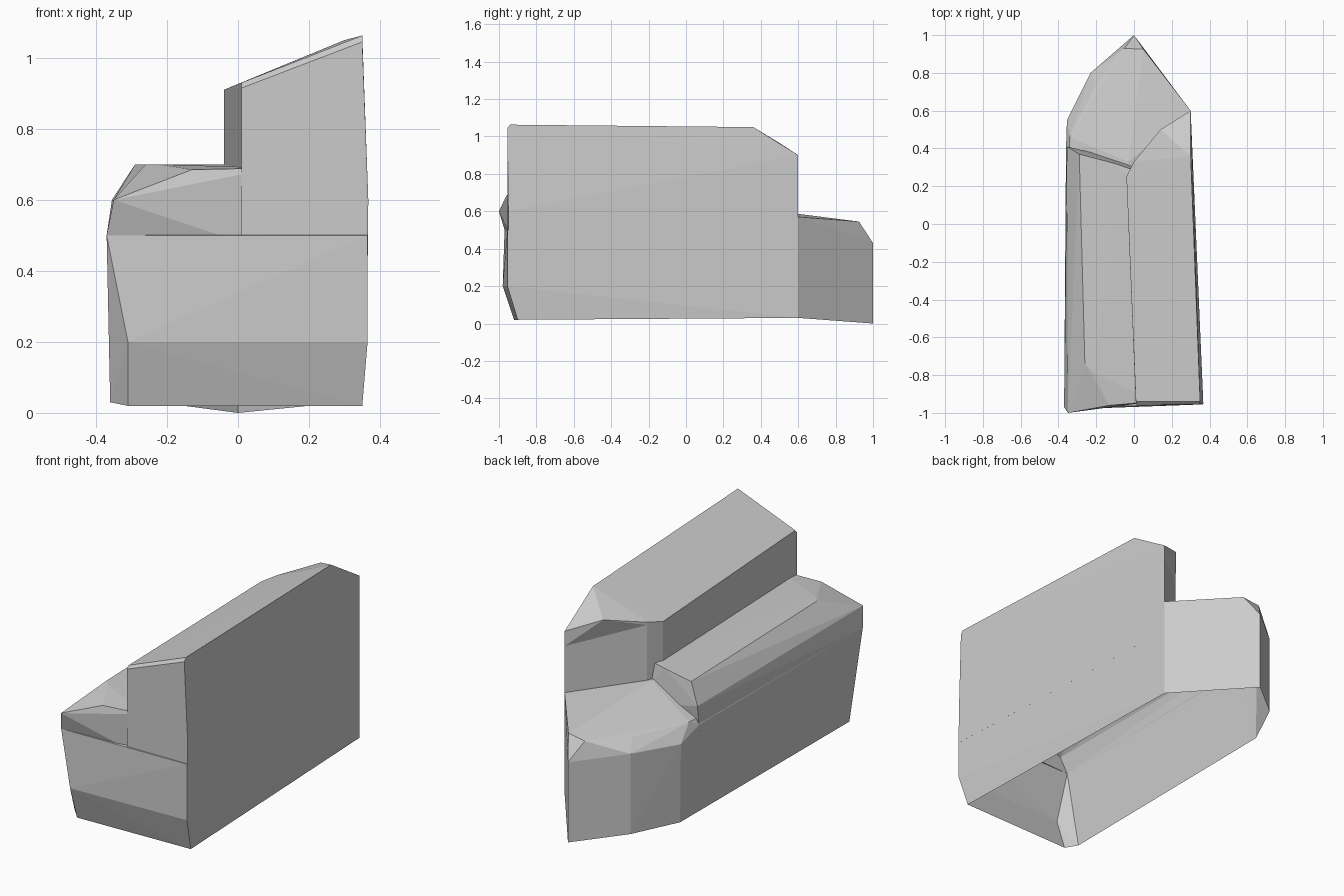
import bpy, bmesh


def hull(name, points):
    """Faceted solid wrapped around a handful of corner points."""
    bm = bmesh.new()
    for p in points:
        bm.verts.new(p)
    bmesh.ops.convex_hull(bm, input=bm.verts)
    loose = [v for v in bm.verts if not v.link_faces]
    bmesh.ops.delete(bm, geom=loose, context='VERTS')
    bmesh.ops.recalc_face_normals(bm, faces=bm.faces)
    mesh = bpy.data.meshes.new(name)
    bm.to_mesh(mesh)
    bm.free()
    obj = bpy.data.objects.new(name, mesh)
    bpy.context.collection.objects.link(obj)
    return obj


# Lower body: long plinth with a pointed rear end
body = hull("stepped_block", [
    # lower rim
    (-0.31, -0.92, 0.02), (0.35, -0.90, 0.02), (0.30, 0.60, 0.03),
    (0.0, 1.0, 0.0), (-0.23, 0.80, 0.03), (-0.35, 0.55, 0.03), (-0.36, -0.87, 0.03),
    # front face
    (-0.31, -0.98, 0.20), (0.365, -0.955, 0.20), (-0.37, -0.97, 0.50),
    (0.365, -0.955, 0.50), (-0.36, 0.40, 0.50),
    # rear point and its sloping roof
    (0.0, 1.0, 0.43), (0.05, 0.925, 0.545), (-0.05, 0.93, 0.53),
    (-0.23, 0.80, 0.46), (-0.20, 0.74, 0.52),
    (-0.355, 0.55, 0.45), (-0.34, 0.46, 0.53), (0.30, 0.60, 0.57), (-0.03, 0.33, 0.62),
])

# Left shoulder: flat top with sloping outer edge
shoulder = hull("left_shoulder", [
    (-0.37, -0.97, 0.50), (-0.35, -1.0, 0.60), (-0.13, -0.96, 0.685), (0.10, -0.94, 0.69),
    (-0.22, -0.78, 0.70), (-0.26, -0.74, 0.70), (-0.29, 0.37, 0.70), (-0.10, 0.32, 0.70),
    (-0.04, 0.27, 0.70), (0.10, 0.25, 0.69), (-0.355, 0.41, 0.60), (-0.36, 0.40, 0.45),
    (0.10, 0.30, 0.45), (0.10, -0.93, 0.45),
])

# Tall block: roof rises to the right, clipped at the rear corner
tower = hull("right_tower", [
    (0.01, -0.955, 0.40), (0.365, -0.95, 0.40), (0.367, -0.95, 0.60),
    (0.30, 0.60, 0.40), (0.0, 0.33, 0.40), (-0.04, 0.25, 0.40),
    (0.01, -0.955, 0.915), (0.35, -0.955, 1.045), (0.01, -0.94, 0.93), (0.35, -0.94, 1.063),
    (-0.04, 0.25, 0.91), (0.0, 0.33, 0.925), (0.30, 0.36, 1.05), (0.30, 0.60, 0.90),
])

# Small overhang under the rear edge of the tall roof
eave = hull("rear_eave", [
    (0.14, 0.50, 0.965), (0.30, 0.60, 0.90), (0.30, 0.60, 0.82), (0.0, 0.33, 0.925),
    (0.0, 0.33, 0.91), (0.30, 0.36, 1.05), (0.20, 0.30, 0.80),
])

# Merge the parts into one solid
bpy.context.view_layer.objects.active = body
for part in (shoulder, tower, eave):
    mod = body.modifiers.new("merge", 'BOOLEAN')
    mod.operation = 'UNION'
    mod.solver = 'EXACT'
    mod.object = part
    bpy.ops.object.modifier_apply(modifier=mod.name)
    bpy.data.objects.remove(part, do_unlink=True)

# The shell is open underneath
bm = bmesh.new()
bm.from_mesh(body.data)
under = [f for f in bm.faces if f.normal.z < -0.6 and f.calc_center_median().z < 0.1]
bmesh.ops.delete(bm, geom=under, context='FACES')
bm.to_mesh(body.data)
bm.free()
